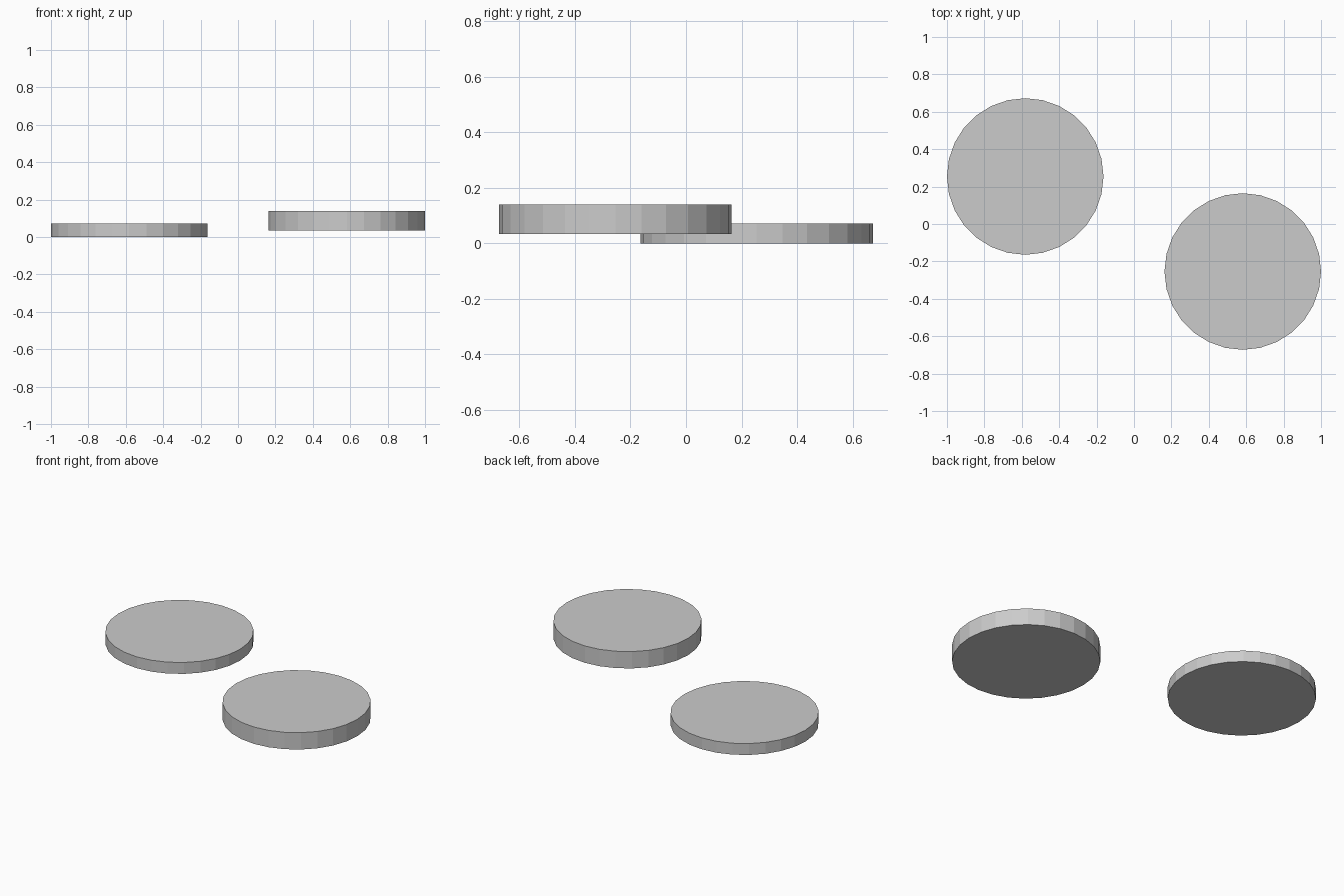
import bpy

if "Cube" in bpy.data.objects:
    bpy.data.objects.remove(bpy.data.objects["Cube"])

RADIUS = 0.4185
SIDES = 28


def disc(name, x, y, bottom, top):
    bpy.ops.mesh.primitive_cylinder_add(
        vertices=SIDES, radius=RADIUS, depth=top - bottom,
        location=(x, y, (bottom + top) / 2))
    bpy.context.object.name = name


# Thin disc resting on the ground, back left
disc("thin_disc", -0.5815, 0.2540, 0.0, 0.071)

# Thicker raised disc, front right
disc("thick_disc", 0.5815, -0.2540, 0.034, 0.139)
